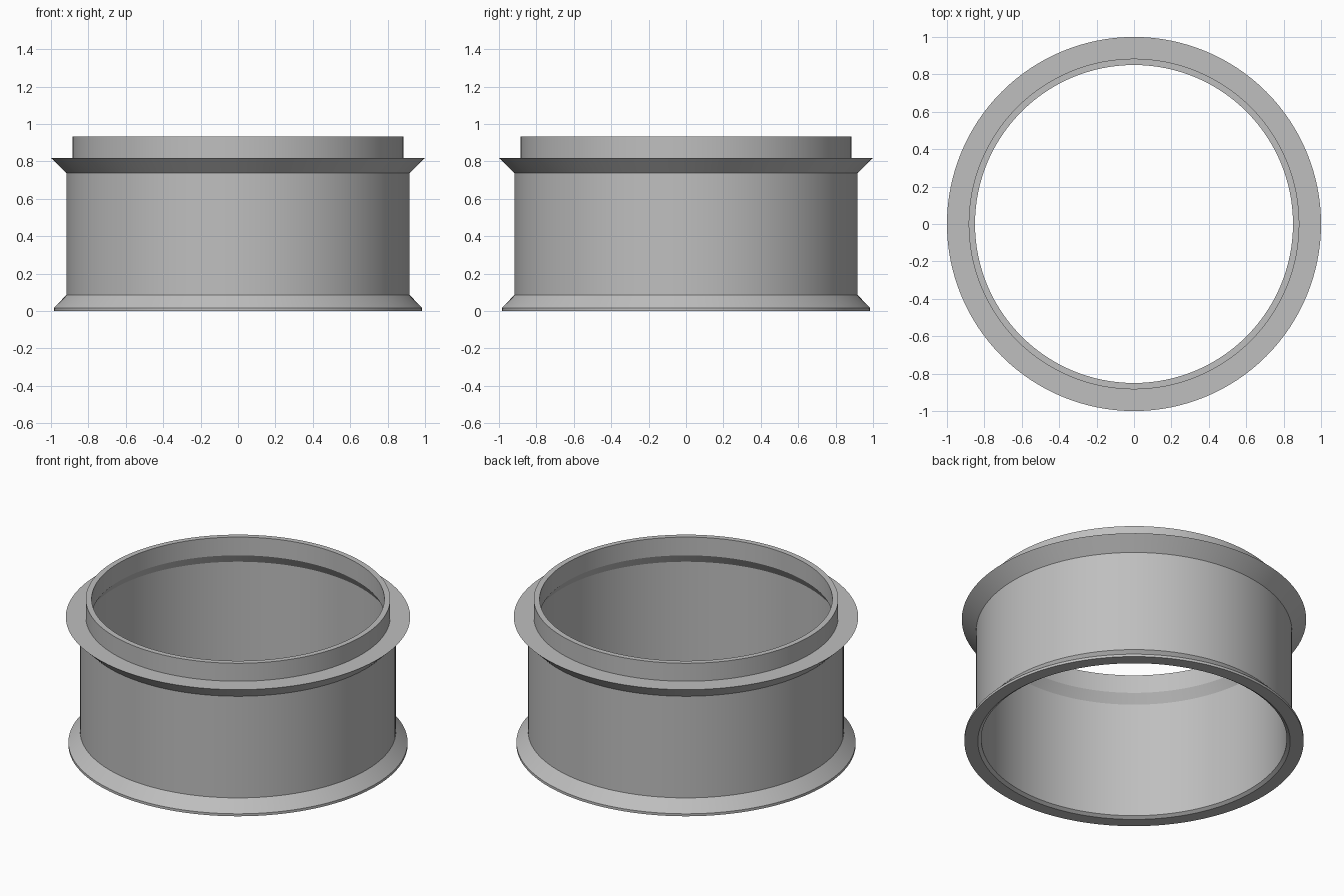
import bpy, bmesh, math

cube = bpy.data.objects.get("Cube")
if cube:
    bpy.data.objects.remove(cube, do_unlink=True)

SEGMENTS = 128

grey = bpy.data.materials.new("plain grey")
grey.use_nodes = True
colour = (0.52, 0.52, 0.52, 1)
grey.diffuse_color = colour
grey.node_tree.nodes["Principled BSDF"].inputs["Base Color"].default_value = colour


def revolve(name, profile):
    """Spin a closed (radius, height) outline around the z axis."""
    bm = bmesh.new()
    verts = [bm.verts.new((r, 0, z)) for r, z in profile]
    edges = [bm.edges.new((v, verts[i - 1])) for i, v in enumerate(verts)]
    bmesh.ops.spin(bm, geom=verts + edges, cent=(0, 0, 0), axis=(0, 0, 1),
                   angle=math.tau, steps=SEGMENTS, use_merge=True)
    bmesh.ops.remove_doubles(bm, verts=bm.verts[:], dist=0.0001)
    bmesh.ops.recalc_face_normals(bm, faces=bm.faces[:])
    mesh = bpy.data.meshes.new(name)
    bm.to_mesh(mesh)
    bm.free()
    mesh.materials.append(grey)
    obj = bpy.data.objects.new(name, mesh)
    bpy.context.collection.objects.link(obj)
    bpy.ops.object.select_all(action="DESELECT")
    obj.select_set(True)
    bpy.context.view_layer.objects.active = obj
    bpy.ops.object.shade_smooth_by_angle(angle=math.radians(20))
    return obj


# Outside: bottom rim, lower flare, wall, upper flange, neck
outer = [(0.985, 0), (0.985, 0.016), (0.917, 0.086), (0.917, 0.737),
         (1.0, 0.818), (0.884, 0.818), (0.884, 0.933)]
# Inside: narrow neck bore, sloping step, wide bore, bottom chamfer
inner = [(0.85, 0.933), (0.85, 0.816), (0.887, 0.758),
         (0.887, 0.014), (0.907, 0)]

revolve("flanged_collar", outer + inner)
